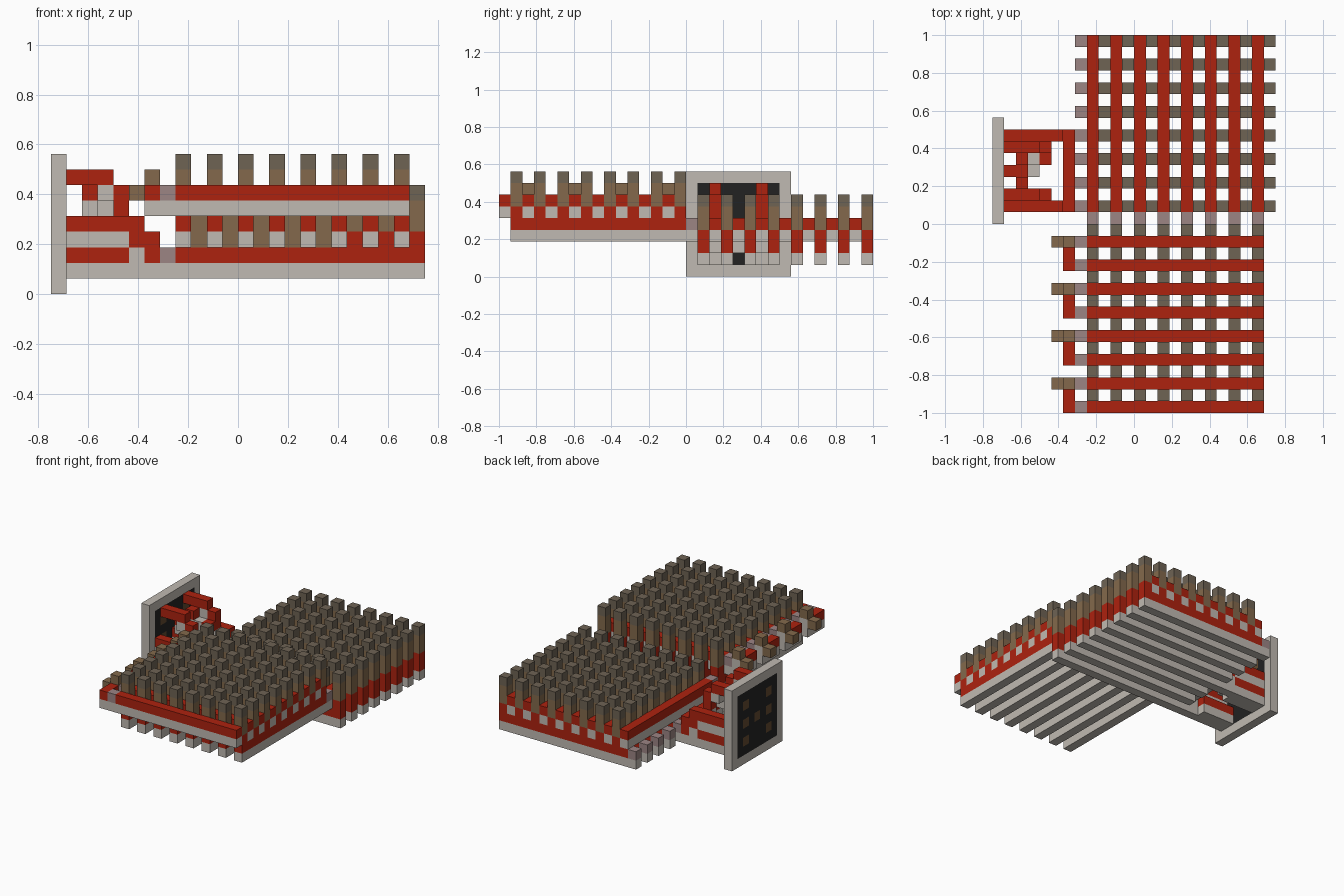
import bpy, bmesh
from mathutils import Vector

U = 1 / 16                      # edge of one block
ORIGIN = Vector((-0.75, -1, 0))

old = bpy.data.objects.get("Cube")
if old:
    bpy.data.objects.remove(old)


def linear(v):
    v /= 255
    return v / 12.92 if v <= 0.04045 else ((v + 0.055) / 1.055) ** 2.4


def material(name, *rgb):
    mat = bpy.data.materials.new(name)
    mat.use_nodes = True
    colour = [linear(c) for c in rgb] + [1]
    mat.diffuse_color = colour
    mat.node_tree.nodes["Principled BSDF"].inputs["Base Color"].default_value = colour
    return mat


GREY = material("pale grey", 192, 186, 178)
RED = material("wire red", 174, 34, 15)
BROWN = material("torch brown", 131, 105, 76)
TAUPE = material("dark taupe", 110, 99, 84)
MAUVE = material("mauve", 156, 133, 132)
BLACK = material("panel black", 34, 34, 34)
LAMP = material("lamp brown", 98, 74, 48)


def blocks(name, mat, boxes):
    """One object from boxes given as (corner, size) in block units."""
    bm = bmesh.new()
    for corner, size in boxes:
        made = bmesh.ops.create_cube(bm, size=1)["verts"]
        for v in made:
            v.co = ORIGIN + U * Vector(
                [c + (p + 0.5) * s for c, p, s in zip(corner, v.co, size)])
    mesh = bpy.data.meshes.new(name)
    bm.to_mesh(mesh)
    bm.free()
    mesh.materials.append(mat)
    obj = bpy.data.objects.new(name, mesh)
    bpy.context.collection.objects.link(obj)
    return obj


def x_run(i, j, k, n):
    return (i, j, k), (n, 1, 1)


def y_run(i, j, k, n):
    return (i, j, k), (1, n, 1)


def pillars(name, i0, j0, k0):
    """Grid of posts: base block red or brown, brown shaft, dark cap."""
    cells = [(a, b) for a in range(8) for b in range(8)]
    lit = [c for c in cells if sum(c) >= 5]
    unlit = [c for c in cells if sum(c) < 5]

    def posts(chosen, k, h):
        return [((i0 + 2 * a, j0 + 2 * b, k), (1, 1, h)) for a, b in chosen]

    blocks(name + "_lit_bases", RED, posts(lit, k0, 1))
    blocks(name + "_unlit_bases", BROWN, posts(unlit, k0, 1))
    blocks(name + "_shafts", BROWN, posts(cells, k0 + 1, 2))
    blocks(name + "_caps", TAUPE, posts(cells, k0 + 3, 1))


steps = range(8)

# Rear lower bars running sideways
rows = [17 + 2 * r for r in steps]
blocks("rear_cross_bars", GREY, [x_run(7, j, 1, 17) for j in rows])
blocks("rear_cross_wires", RED, [x_run(8, j, 2, 16) for j in rows])
blocks("rear_repeaters", MAUVE, [x_run(7, j, 2, 1) for j in rows])

# Long bars running front to back through both grids
cols = [8 + 2 * c for c in steps]
blocks("long_bars", GREY, [y_run(i, 1, 3, 31) for i in cols])
blocks("long_wires_front", RED, [y_run(i, 1, 4, 15) for i in cols])
blocks("long_wires_rear", RED, [y_run(i, 17, 4, 15) for i in cols])
blocks("middle_repeaters", MAUVE, [y_run(i, 16, 4, 1) for i in cols])

# Front upper bars running sideways
front = [2 * r for r in steps]
blocks("front_cross_bars", GREY, [x_run(6, j, 5, 17) for j in front])
blocks("front_cross_wires", RED, [x_run(8, j, 6, 15) for j in front])
blocks("front_repeaters", MAUVE, [x_run(7, j, 6, 1) for j in front])

# Inverters at the ends of each pair of front bars
pairs = front[::2]
blocks("inverter_links", RED, [y_run(6, j, 6, 2) for j in pairs])
blocks("inverter_supports", GREY, [y_run(6, j + 1, 5, 1) for j in pairs]
       + [x_run(6, j + 2, 6, 1) for j in pairs])
blocks("inverter_torches", BROWN, [x_run(5, j + 2, 6, 1) for j in pairs]
       + [x_run(6, j + 2, 7, 1) for j in pairs])

# Posts
pillars("rear_posts", 9, 17, 3)
pillars("front_posts", 8, 1, 5)

# Display panel: frame, black field and lamps
blocks("panel_frame", GREY, [
    ((0, 16, 0), (1, 9, 1)), ((0, 16, 8), (1, 9, 1)),
    ((0, 16, 1), (1, 1, 7)), ((0, 24, 1), (1, 1, 7))])
pips = [(s, k) for s in (18, 22) for k in (2, 4, 6)] + [(20, 4)]
field = [(j, k) for j in range(17, 24) for k in range(1, 8)]
blocks("panel_field", BLACK, [x_run(0, j, k, 1) for j, k in field if (j, k) not in pips])
blocks("panel_lamps", LAMP, [x_run(0, j, k, 1) for j, k in pips])

# Wiring from the rear grid to the panel, mirrored about the panel centre
wire, support = [], []
for side in (-1, 1):
    outer, inner, near = 20 + 3 * side, 20 + 2 * side, 20 + side
    # outer line stepping down towards the grid
    wire += [x_run(1, outer, 4, 4), ((5, outer, 3), (1, 1, 2)), ((6, outer, 2), (1, 1, 2))]
    support += [x_run(1, outer, 3, 4), x_run(5, outer, 2, 1), x_run(1, outer, 1, 6)]
    wire += [x_run(1, outer, 2, 4)]
    # inner low line
    wire += [x_run(1, inner, 2, 4)]
    support += [x_run(1, inner, 1, 4)]
    # top line and its drop
    wire += [x_run(1, inner, 7, 3), ((4, inner, 5), (1, 1, 2)), x_run(2, near, 6, 1)]
    support += [x_run(3, inner, 6, 1), x_run(2, near, 5, 1), x_run(4, inner, 4, 1)]
# links across the middle
wire += [y_run(6, 18, 3, 5), x_run(1, 20, 4, 2), x_run(4, 21, 5, 1)]
support += [y_run(6, 18, 2, 5), x_run(1, 20, 3, 3), x_run(3, 21, 5, 1)]
blocks("panel_wires", RED, wire)
blocks("panel_wire_supports", GREY, support)
